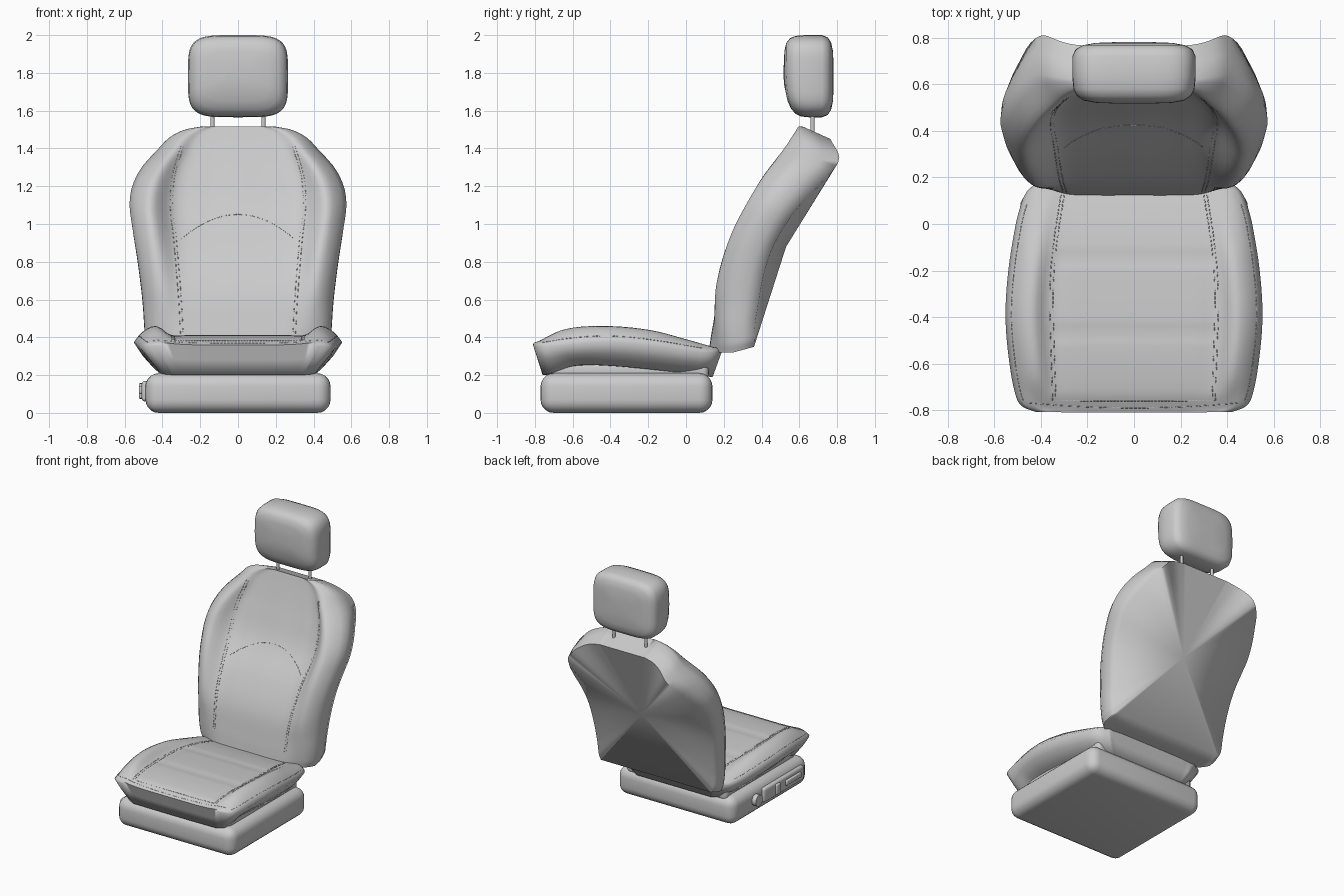
import bpy, bmesh, math
from mathutils import Vector

cube = bpy.data.objects.get("Cube")
if cube:
    bpy.data.objects.remove(cube, do_unlink=True)

GREY = bpy.data.materials.new("mid grey")
GREY.use_nodes = True
GREY.diffuse_color = (0.6, 0.6, 0.6, 1)
GREY.node_tree.nodes["Principled BSDF"].inputs["Base Color"].default_value = (0.6, 0.6, 0.6, 1)


def curve_fn(*knots):
    """Smooth curve through (position, value) knots."""
    def slope(i):
        a, b = knots[max(i - 1, 0)], knots[min(i + 1, len(knots) - 1)]
        return (b[1] - a[1]) / (b[0] - a[0])

    def f(t):
        t = min(max(t, knots[0][0]), knots[-1][0])
        i = max(k for k in range(len(knots) - 1) if knots[k][0] <= t)
        (x0, y0), (x1, y1) = knots[i], knots[i + 1]
        h = x1 - x0
        s = (t - x0) / h
        return (y0 * (2 * s**3 - 3 * s * s + 1) + y1 * (3 * s * s - 2 * s**3)
                + h * slope(i) * (s**3 - 2 * s * s + s) + h * slope(i + 1) * (s**3 - s * s))
    return f


def finish(obj, angle=35):
    if not obj.data.materials:
        obj.data.materials.append(GREY)
    bpy.ops.object.select_all(action='DESELECT')
    obj.select_set(True)
    bpy.context.view_layer.objects.active = obj
    bpy.ops.object.shade_smooth_by_angle(angle=math.radians(angle))


def mesh_object(name, bm, angle):
    bmesh.ops.recalc_face_normals(bm, faces=bm.faces)
    mesh = bpy.data.meshes.new(name)
    bm.to_mesh(mesh)
    bm.free()
    obj = bpy.data.objects.new(name, mesh)
    bpy.context.collection.objects.link(obj)
    finish(obj, angle)


def padded_panel(name, lo, hi, width, point, rim, apex, n=48):
    """Contoured face, rounded skirt to a rim ring, and a fan that closes the far side."""
    bm = bmesh.new()
    grid = []
    for j in range(n + 1):
        v = lo + (hi - lo) * (1 - math.cos(math.pi * j / n)) / 2
        grid.append([bm.verts.new(point((2 * i / n - 1) * width(v), v)) for i in range(n + 1)])
    for j in range(n):
        for i in range(n):
            bm.faces.new((grid[j][i], grid[j][i + 1], grid[j + 1][i + 1], grid[j + 1][i]))
    loop = (grid[0][:-1] + [row[-1] for row in grid[:-1]]
            + grid[-1][:0:-1] + [row[0] for row in grid[:0:-1]])
    rings = [loop, [], []]
    for vert in loop:
        end = rim(vert.co)
        middle = vert.co.lerp(end, 0.5)
        middle.x *= 1.015
        rings[1].append(bm.verts.new(middle))
        rings[2].append(bm.verts.new(end))
    tip = bm.verts.new(apex)
    for k in range(len(loop)):
        m = (k + 1) % len(loop)
        for a, b in zip(rings, rings[1:]):
            bm.faces.new((a[k], a[m], b[m], b[k]))
        bm.faces.new((rings[2][k], rings[2][m], tip))
    mesh_object(name, bm, 85)


def rounded_box(name, lo, hi, radius, segments=5):
    lo, hi = Vector(lo), Vector(hi)
    bpy.ops.mesh.primitive_cube_add(size=1, location=(lo + hi) / 2)
    obj = bpy.context.object
    obj.name = name
    obj.scale = hi - lo
    bpy.ops.object.transform_apply(location=False, rotation=False, scale=True)
    mod = obj.modifiers.new("rounding", 'BEVEL')
    mod.width, mod.segments = radius, segments
    bpy.ops.object.modifier_apply(modifier=mod.name)
    finish(obj)


def cylinder(name, radius, depth, location, rotation=(0, 0, 0)):
    bpy.ops.mesh.primitive_cylinder_add(vertices=24, radius=radius, depth=depth,
                                        location=location, rotation=rotation)
    bpy.context.object.name = name
    finish(bpy.context.object)


def stitching(name, paths, dashes=48):
    """Short thread dashes along each path (a function of 0..1)."""
    data = bpy.data.curves.new(name, 'CURVE')
    data.dimensions = '3D'
    data.bevel_depth, data.bevel_resolution = 0.002, 0
    data.use_fill_caps = True
    for path in paths:
        for k in range(dashes):
            spline = data.splines.new('POLY')
            spline.points.add(1)
            for end in (0, 1):
                spline.points[end].co = (*path((k + 0.65 * end) / dashes), 1)
    obj = bpy.data.objects.new(name, data)
    data.materials.append(GREY)
    bpy.context.collection.objects.link(obj)


# Base with its control panel on the right side
rounded_box("seat_base", (-0.49, -0.77, 0), (0.49, 0.14, 0.21), 0.07)
rounded_box("cushion_tray", (-0.42, -0.71, 0.17), (0.42, 0.12, 0.27), 0.03, 3)
rounded_box("control_panel", (-0.51, -0.69, 0.06), (-0.47, -0.21, 0.17), 0.018, 3)
rounded_box("slide_switch", (-0.525, -0.64, 0.10), (-0.5, -0.46, 0.14), 0.01, 3)
rounded_box("recline_switch", (-0.525, -0.39, 0.075), (-0.5, -0.34, 0.155), 0.01, 3)
cylinder("lumbar_knob", 0.042, 0.045, (-0.5, -0.13, 0.115), (0, math.pi / 2, 0))

# Cushion: centre, bolster and edge heights along y
seat_w = curve_fn((-0.81, 0.42), (-0.79, 0.475), (-0.75, 0.505), (-0.6, 0.535), (-0.4, 0.552),
                  (-0.2, 0.54), (0, 0.508), (0.07, 0.49), (0.12, 0.472), (0.16, 0.44), (0.19, 0.38))
seat_mid = curve_fn((-0.81, 0.36), (-0.72, 0.395), (-0.5, 0.412), (-0.2, 0.4), (0, 0.375), (0.19, 0.33))
seat_bolster = curve_fn((-0.81, 0.365), (-0.65, 0.44), (-0.45, 0.46), (-0.2, 0.44), (0, 0.39), (0.19, 0.335))
seat_edge = curve_fn((-0.81, 0.355), (-0.7, 0.355), (-0.4, 0.375), (-0.1, 0.345), (0.1, 0.32), (0.19, 0.325))
seat_under = curve_fn((-0.76, 0.2), (-0.7, 0.215), (-0.6, 0.25), (-0.4, 0.25), (0, 0.21), (0.14, 0.19))


def seat_point(x, y):
    c, b, e = seat_mid(y), seat_bolster(y), seat_edge(y)
    z = curve_fn((0, c), (0.5, c), (0.66, c + 0.002), (0.79, b), (0.92, 0.5 * b + 0.5 * e + 0.01),
                 (1, e))(abs(x) / seat_w(y))
    if abs(x) < 0.35:
        for seam in (-0.15, -0.47):
            z -= 0.006 * math.exp(-((y - seam) / 0.02) ** 2)
    return Vector((x, y + 0.06 * x * x * max(0, -y - 0.6), z))


def seat_rim(p):
    y = -0.3 + (p.y + 0.3) * 0.9
    return Vector((p.x * 0.82, y, seat_under(y)))


padded_panel("seat_cushion", -0.81, 0.19, seat_w, seat_point, seat_rim, (0, -0.3, 0.23))

# Backrest: recessed centre, bolster and edge depths along z
back_w = curve_fn((0.32, 0.47), (0.37, 0.487), (0.6, 0.505), (0.8, 0.53), (1, 0.562), (1.1, 0.574),
                  (1.2, 0.56), (1.3, 0.51), (1.4, 0.42), (1.46, 0.36), (1.5, 0.28), (1.515, 0.2))
back_mid = curve_fn((0.32, 0.12), (0.45, 0.14), (0.65, 0.185), (0.85, 0.285), (1.05, 0.425),
                    (1.25, 0.51), (1.42, 0.57), (1.515, 0.6))
back_bolster = curve_fn((0.32, 0.16), (0.5, 0.155), (0.65, 0.157), (0.8, 0.188), (0.95, 0.24),
                        (1.08, 0.305), (1.25, 0.405), (1.4, 0.52), (1.515, 0.595))
back_edge = curve_fn((0.32, 0.25), (0.5, 0.245), (0.85, 0.31), (1.1, 0.44), (1.25, 0.54),
                     (1.4, 0.64), (1.515, 0.62))
rim_y = curve_fn((0.32, 0.36), (0.5, 0.37), (0.85, 0.44), (1.1, 0.57), (1.25, 0.7), (1.4, 0.81), (1.515, 0.765))
rim_z = curve_fn((0.32, 0.35), (0.5, 0.5), (0.85, 0.83), (1.1, 1.06), (1.25, 1.2), (1.4, 1.34), (1.515, 1.45))
rim_scale = curve_fn((0.32, 0.98), (0.85, 0.97), (1.1, 0.95), (1.25, 0.91), (1.4, 0.95), (1.515, 0.95))


def back_point(x, z):
    c, b, e = back_mid(z), back_bolster(z), back_edge(z)
    y = curve_fn((0, c), (0.35, c), (0.6, 0.85 * c + 0.15 * b), (0.8, b), (0.93, 0.6 * b + 0.4 * e),
                 (1, e))(abs(x) / back_w(z))
    return Vector((x, y, z))


def back_rim(p):
    return Vector((p.x * rim_scale(p.z), rim_y(p.z), rim_z(p.z)))


padded_panel("backrest", 0.32, 1.515, back_w, back_point, back_rim, (0, 0.53, 0.88))

# Headrest: stacked rounded outlines from front to back, tapered at the lower front
bm = bmesh.new()
rings = []
for y, inset in ((0.517, 0.2), (0.521, 0.1), (0.53, 0.05), (0.55, 0.02), (0.58, 0.005), (0.63, 0),
                 (0.72, 0), (0.75, 0.014), (0.768, 0.045), (0.778, 0.1), (0.782, 0.2)):
    ring = []
    for k in range(64):
        c, s = math.cos(math.tau * k / 64), math.sin(math.tau * k / 64)
        x = math.copysign(abs(c) ** 0.46, c) * (0.265 - inset)
        z = 1.7825 + math.copysign(abs(s) ** 0.46, s) * (0.2175 - 0.85 * inset)
        taper = 0.035 * max(0, (1.79 - z) / 0.2) ** 2 * max(0, (0.72 - y) / 0.2)
        ring.append(bm.verts.new((x, y + taper, z)))
    rings.append(ring)
for a, b in zip(rings, rings[1:]):
    for k in range(64):
        m = (k + 1) % 64
        bm.faces.new((a[k], a[m], b[m], b[k]))
bm.faces.new(rings[0])
bm.faces.new(rings[-1])
mesh_object("headrest", bm, 60)

for side, x in (("left", 0.135), ("right", -0.135)):
    cylinder(side + "_headrest_post", 0.011, 0.14, (x, 0.67, 1.53))

# Stitching
back_seam = curve_fn((0.42, 0.29), (0.6, 0.3), (0.9, 0.325), (1.1, 0.345), (1.25, 0.335), (1.42, 0.285))
seat_seam = curve_fn((-0.76, 0.35), (-0.3, 0.362), (-0.1, 0.348), (0.15, 0.31))
back_paths, seat_paths = [], []
for side in (-1, 1):
    for gap in (0, 0.014):
        back_paths.append(lambda t, s=side, g=gap:
                          back_point(s * (back_seam(0.42 + t) + g), 0.42 + t))
        seat_paths.append(lambda t, s=side, g=gap:
                          seat_point(s * (seat_seam(-0.76 + 0.91 * t) - g), -0.76 + 0.91 * t))
    seat_paths.append(lambda t, s=side:
                      seat_point(s * (seat_w(-0.76 + 0.85 * t) - 0.025), -0.76 + 0.85 * t))
back_paths.append(lambda t: back_point(0.6 * t - 0.3, 1.05 - 0.13 * (2 * t - 1) ** 2))
seat_paths.append(lambda t: seat_point(0.7 * t - 0.35, -0.76))
seat_paths.append(lambda t: seat_point(0.9 * t - 0.45, -0.79 + 0.02 * (2 * t - 1) ** 2))
stitching("backrest_stitching", back_paths)
stitching("cushion_stitching", seat_paths)
